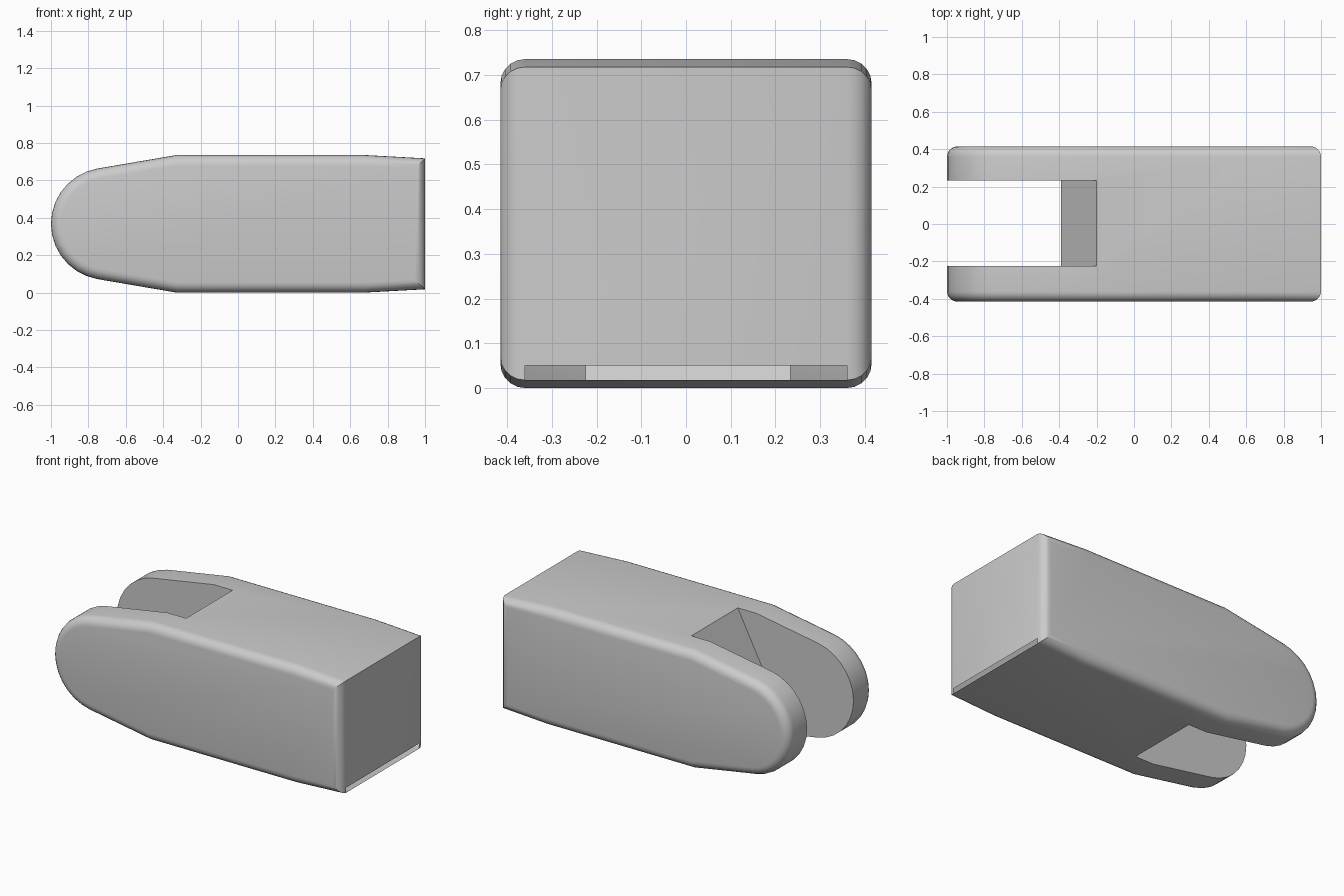
import bpy, bmesh, math

if "Cube" in bpy.data.objects:
    bpy.data.objects.remove(bpy.data.objects["Cube"])

MID = 0.3675   # height of the symmetry plane
HALF = 0.415   # half of the body width


def prism(name, profile, y0, y1, rim=0.0):
    """Extrude an x-z profile along y, optionally rounding both rims."""
    bm = bmesh.new()
    face = bm.faces.new([bm.verts.new((x, y0, z)) for x, z in profile])
    ext = bmesh.ops.extrude_face_region(bm, geom=[face])
    for v in ext["geom"]:
        if isinstance(v, bmesh.types.BMVert):
            v.co.y = y1
    if rim:
        edges = [e for e in bm.edges if abs(e.verts[0].co.y - e.verts[1].co.y) < 1e-5]
        bmesh.ops.bevel(bm, geom=edges, offset=rim, segments=5, profile=0.5,
                        affect='EDGES', clamp_overlap=False)
    bmesh.ops.recalc_face_normals(bm, faces=bm.faces[:])
    mesh = bpy.data.meshes.new(name)
    bm.to_mesh(mesh)
    bm.free()
    ob = bpy.data.objects.new(name, mesh)
    bpy.context.collection.objects.link(ob)
    return ob


# Side profile: round nose, tapered shoulders, slightly narrowed tail
upper = [(1.0, 0.35), (0.68, MID), (-0.33, MID)]
nose = [(-0.70 + 0.30 * math.cos(math.radians(a)), 0.30 * math.sin(math.radians(a)))
        for a in [100 + 160 * i / 14 for i in range(15)]]
outline = upper + nose + [(x, -z) for x, z in reversed(upper)]
body = prism("forked_body", [(x, MID + z) for x, z in outline], -HALF, HALF, 0.055)

# Slot between the prongs, ending in a wedge that points at the nose
slot = prism("slot_cutter", [(-1.3, -0.2), (-0.097, -0.2), (-0.39, MID),
                             (-0.097, 0.935), (-1.3, 0.935)], -0.225, 0.233)
slot.hide_render = True
cut = body.modifiers.new("slot", 'BOOLEAN')
cut.operation, cut.solver, cut.object = 'DIFFERENCE', 'EXACT', slot
deps = bpy.context.evaluated_depsgraph_get()
result = bpy.data.meshes.new_from_object(body.evaluated_get(deps))
body.modifiers.clear()
body.data = result
bpy.data.objects.remove(slot)

# Narrow opening along the foot of the tail face
bm = bmesh.new()
bm.from_mesh(result)
bmesh.ops.bisect_plane(bm, geom=bm.verts[:] + bm.edges[:] + bm.faces[:],
                       plane_co=(0, 0, 0.05), plane_no=(0, 0, 1))
strip = [f for f in bm.faces if f.normal.x > 0.9
         and f.calc_center_median().z < 0.05 and abs(f.calc_center_median().y) < 0.1]
bmesh.ops.delete(bm, geom=strip, context='FACES')
bm.to_mesh(result)
bm.free()

bpy.context.view_layer.objects.active = body
body.select_set(True)
bpy.ops.object.shade_smooth_by_angle(angle=math.radians(25))
